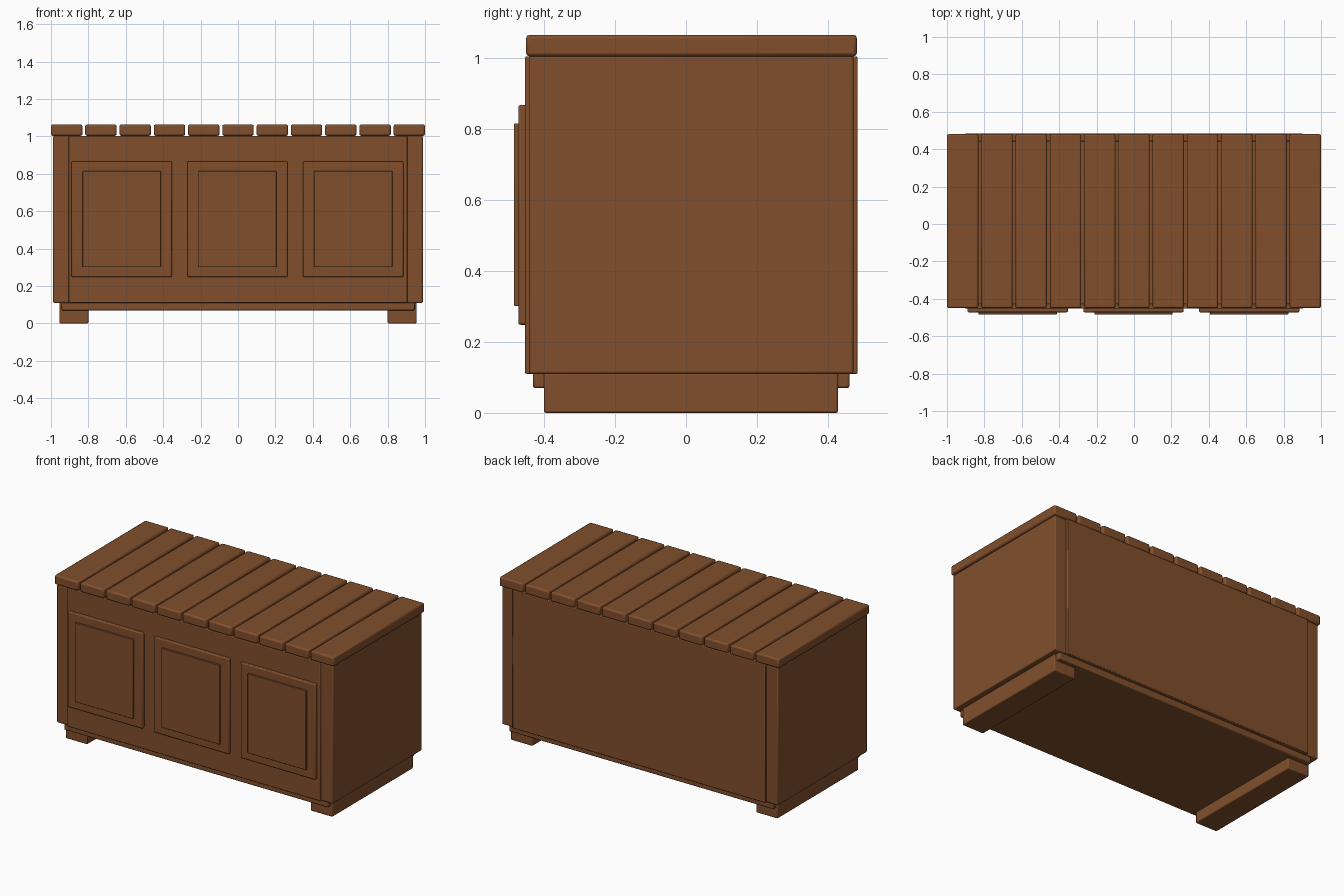
import bpy

cube = bpy.data.objects.get("Cube")
if cube:
    bpy.data.objects.remove(cube, do_unlink=True)

wood = bpy.data.materials.new("brown_wood")
wood.use_nodes = True
color = (0.22, 0.078, 0.025, 1)
wood.diffuse_color = color
bsdf = wood.node_tree.nodes["Principled BSDF"]
bsdf.inputs["Base Color"].default_value = color
bsdf.inputs["Roughness"].default_value = 0.8


def board(name, x, y, z, bevel=0.006):
    """Wooden board spanning the given (min, max) ranges, with eased edges."""
    spans = (x, y, z)
    bpy.ops.mesh.primitive_cube_add(size=1, location=[(a + b) / 2 for a, b in spans])
    obj = bpy.context.object
    obj.name = name
    obj.scale = [b - a for a, b in spans]
    bpy.ops.object.transform_apply(location=False, rotation=False, scale=True)
    mod = obj.modifiers.new("eased_edges", "BEVEL")
    mod.width = bevel
    mod.segments = 2
    obj.data.materials.append(wood)
    bpy.ops.object.shade_smooth_by_angle()
    return obj


# Chest walls
body = (0.11, 1.003)
board("front_panel", (-0.905, 0.905), (-0.453, -0.425), body, 0.004)
board("back_panel", (-0.905, 0.905), (0.442, 0.483), body, 0.004)
for side, sign in (("right", -1), ("left", 1)):
    board(side + "_side", sorted((sign * 0.9, sign * 0.988)), (-0.442, 0.471), body)
    # Foot rail running front to back
    board(side + "_foot", sorted((sign * 0.80, sign * 0.955)), (-0.4, 0.428), (0, 0.112))

# Recessed base that also closes the bottom
board("base_floor", (-0.945, 0.945), (-0.431, 0.46), (0.07, 0.13))

# Lid slats
count, width = 11, 0.168
pitch = (2 - width) / (count - 1)
for i in range(count):
    left = -1 + i * pitch
    board(f"lid_slat_{i + 1}", (left, left + width), (-0.45, 0.481), (1.003, 1.064), 0.01)

# Raised front panels, each with a smaller field on top
for name, cx in (("right", -0.622), ("middle", -0.003), ("left", 0.616)):
    board(name + "_raised_panel", (cx - 0.268, cx + 0.268), (-0.472, -0.44), (0.248, 0.866))
    board(name + "_raised_field", (cx - 0.209, cx + 0.209), (-0.484, -0.46), (0.301, 0.814), 0.003)
